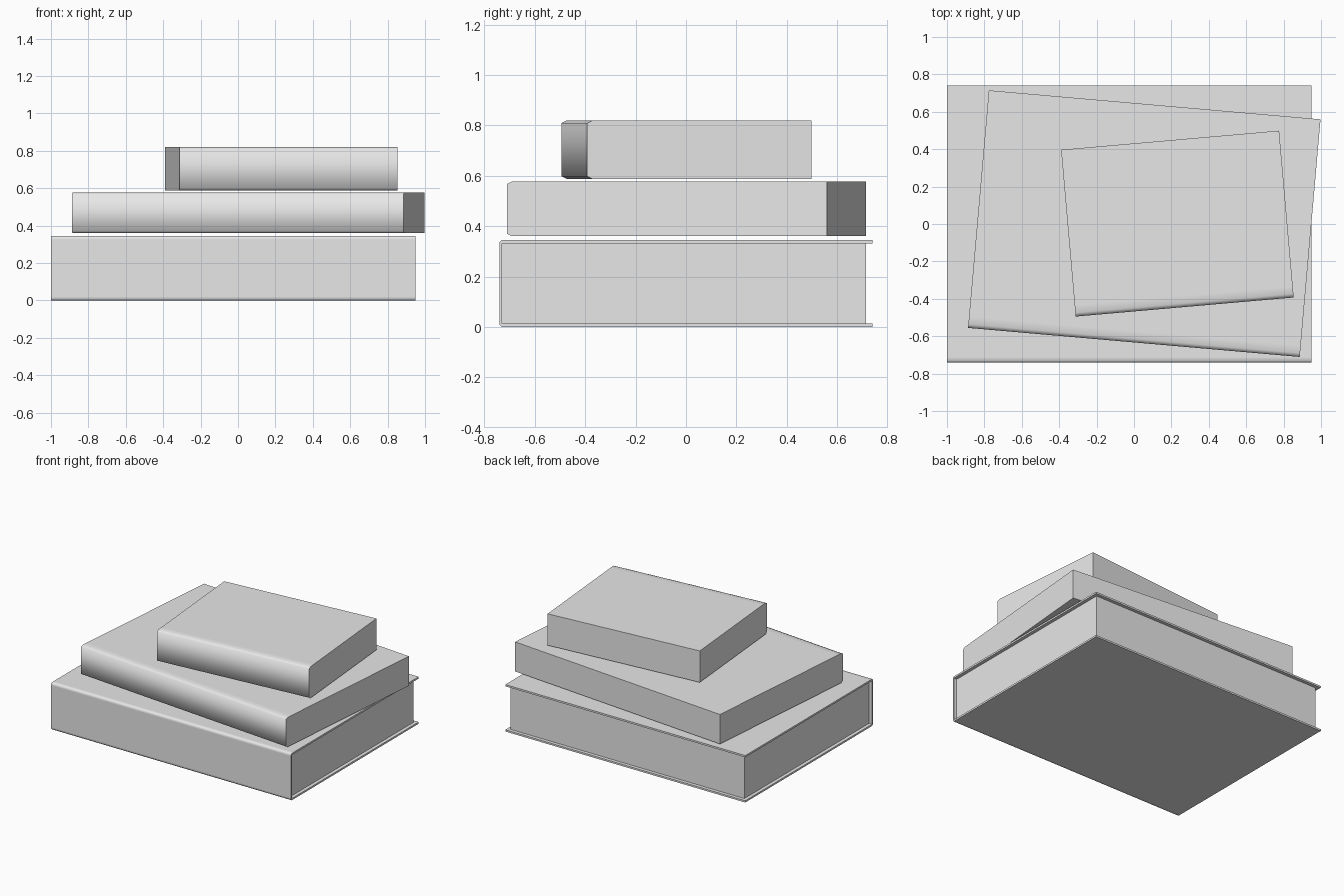
import bpy, bmesh, math

default_cube = bpy.data.objects.get("Cube")
if default_cube:
    bpy.data.objects.remove(default_cube, do_unlink=True)

# One plain grey for the whole stack
GREY = (0.8, 0.8, 0.8, 1.0)
grey = bpy.data.materials.new("plain grey")
grey.diffuse_color = GREY
grey.use_nodes = True
grey.node_tree.nodes["Principled BSDF"].inputs["Base Color"].default_value = GREY


def extrude_profile(name, profile, length, location, turn=0):
    """Sweep a closed (y, z) profile along x; soft edges stay smooth."""
    bm = bmesh.new()
    ends = [[bm.verts.new((x, y, z)) for y, z in profile]
            for x in (-length / 2, length / 2)]
    count = len(profile)
    for i in range(count):
        j = (i + 1) % count
        bm.faces.new((ends[0][i], ends[0][j], ends[1][j], ends[1][i]))
    for end in ends:
        bm.faces.new(end)
    bmesh.ops.recalc_face_normals(bm, faces=bm.faces[:])
    for face in bm.faces:
        face.smooth = True
    for edge in bm.edges:
        edge.smooth = edge.calc_face_angle(0) < math.radians(75)
    mesh = bpy.data.meshes.new(name)
    bm.to_mesh(mesh)
    bm.free()
    mesh.materials.append(grey)
    obj = bpy.data.objects.new(name, mesh)
    obj.location = location
    obj.rotation_euler.z = math.radians(turn)
    bpy.context.collection.objects.link(obj)
    return obj


def spine_side(depth, height, cut_y, cut_z, support):
    """Upper outline from the back edge to the spine, then its mirror below."""
    front = -depth / 2
    upper = [(depth / 2, height),
             (front + cut_y + support, height),
             (front + cut_y, height),
             (front, height - cut_z)]
    lower = [(y, height - z) for y, z in reversed(upper)]
    return upper, lower


# Bottom book: wrapped cover around an inset block of pages
DEPTH, HEIGHT, COVER, SPINE = 1.48, 0.345, 0.013, 0.009
upper, lower = spine_side(DEPTH, HEIGHT, 0.008, 0.008, 0.02)
support = [(-DEPTH / 2, HEIGHT - 0.02), (-DEPTH / 2, 0.02)]
inside = [(DEPTH / 2, COVER), (-DEPTH / 2 + SPINE, COVER),
          (-DEPTH / 2 + SPINE, HEIGHT - COVER), (DEPTH / 2, HEIGHT - COVER)]
extrude_profile("bottom_book_cover", upper + support + lower + inside,
                1.95, (-0.025, 0, 0))

pages = [(-DEPTH / 2 + SPINE, COVER), (0.715, COVER),
         (0.715, HEIGHT - COVER), (-DEPTH / 2 + SPINE, HEIGHT - COVER)]
extrude_profile("bottom_book_pages", pages, 1.9, (-0.025, 0, 0))

# Upper books: solid blocks with a softened spine, each turned a little
for name, length, depth, height, location, turn in (
        ("middle_book", 1.78, 1.275, 0.217, (0.055, 0.002, 0.36), -5),
        ("top_book", 1.17, 0.895, 0.231, (0.232, 0.002, 0.588), 5)):
    upper, lower = spine_side(depth, height, 0.02, 0.01, 0.04)
    extrude_profile(name, upper + lower, length, location, turn)
